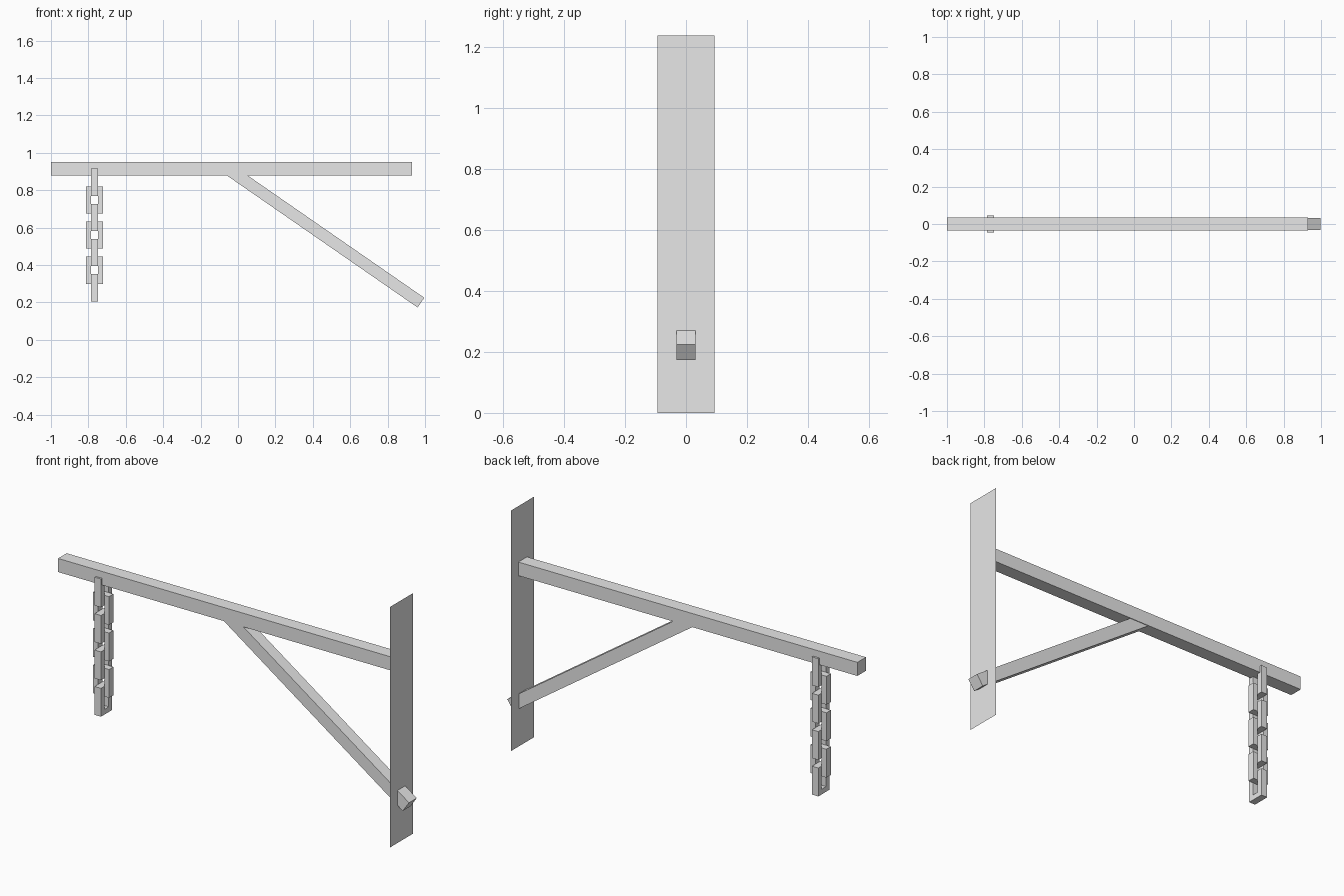
import bpy
import bmesh
from math import atan2
from mathutils import Matrix, Vector

cube = bpy.data.objects.get("Cube")
if cube:
    bpy.data.objects.remove(cube, do_unlink=True)

grey = bpy.data.materials.new("light grey")
grey.use_nodes = True
grey.diffuse_color = (0.8, 0.8, 0.8, 1)
grey.node_tree.nodes["Principled BSDF"].inputs["Base Color"].default_value = grey.diffuse_color


def finish(name, bm):
    bmesh.ops.recalc_face_normals(bm, faces=bm.faces)
    mesh = bpy.data.meshes.new(name)
    bm.to_mesh(mesh)
    bm.free()
    mesh.materials.append(grey)
    obj = bpy.data.objects.new(name, mesh)
    bpy.context.collection.objects.link(obj)
    return obj


def box(name, size, centre):
    bm = bmesh.new()
    bmesh.ops.create_cube(bm, size=1)
    bmesh.ops.scale(bm, vec=size, verts=bm.verts)
    obj = finish(name, bm)
    obj.location = centre
    return obj


def chain_link(name, centre, crosswise):
    """Rectangular ring; crosswise rings lie in the y-z plane."""
    half_w, half_h, bar, depth = 0.045, 0.073, 0.027, 0.036
    bm = bmesh.new()
    rings = []
    for y in (-depth / 2, depth / 2):
        for inset in (0, bar):
            w, h = half_w - inset, half_h - inset
            rings.append([bm.verts.new((sx * w, y, sz * h))
                          for sx, sz in ((-1, -1), (1, -1), (1, 1), (-1, 1))])
    front_out, front_in, back_out, back_in = rings
    for a, b in ((front_out, front_in), (front_in, back_in),
                 (back_in, back_out), (back_out, front_out)):
        for i in range(4):
            j = (i + 1) % 4
            bm.faces.new((a[i], a[j], b[j], b[i]))
    if crosswise:
        bmesh.ops.rotate(bm, verts=bm.verts, matrix=Matrix(((0, -1, 0), (1, 0, 0), (0, 0, 1))))
    obj = finish(name, bm)
    obj.location = centre


# Horizontal beam
box("beam", (1.93, 0.07, 0.07), (-0.035, 0, 0.915))

# Diagonal strut, from inside the beam through the wall plate
top, bottom = Vector((-0.049, 0, 0.91)), Vector((0.978, 0, 0.199))
span = bottom - top
strut = box("diagonal_strut", (span.length, 0.063, 0.063), (top + bottom) / 2)
strut.rotation_euler.y = atan2(-span.z, span.x)

# Paper-thin wall plate
bm = bmesh.new()
bm.faces.new([bm.verts.new((0.93, y, z)) for y, z in
              ((-0.0935, 0), (0.0935, 0), (0.0935, 1.238), (-0.0935, 1.238))])
finish("wall_plate", bm)

# Hanging chain of alternating links
for i in range(7):
    chain_link(f"chain_link_{i + 1}", (-0.767, 0, 0.842 - i * 0.0938), i % 2 == 0)
